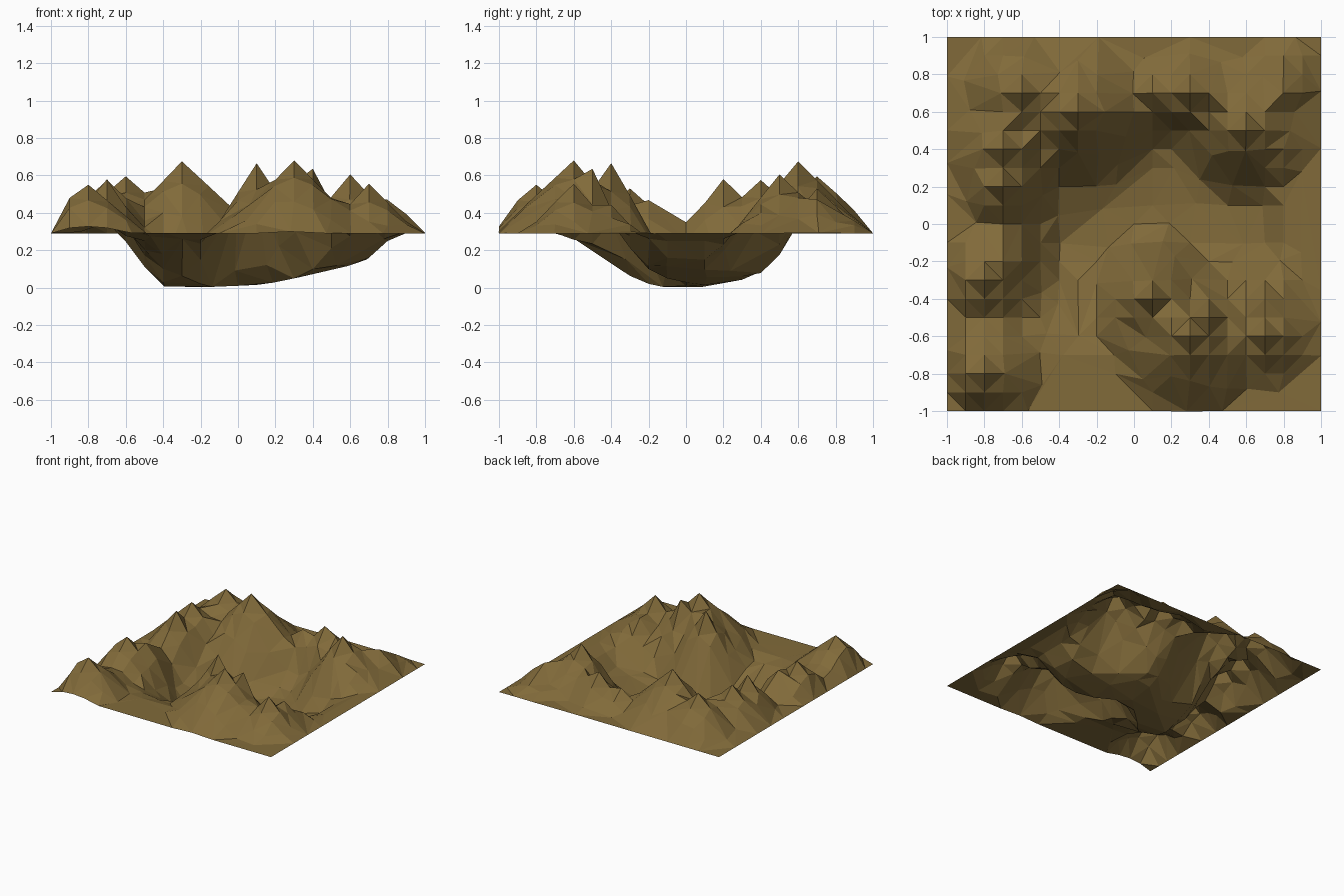
import bpy, bmesh, math, random

if "Cube" in bpy.data.objects:
    bpy.data.objects.remove(bpy.data.objects["Cube"])

random.seed(4)
BASE, STEPS = 0.29, 20

# Hills: x, y, summit height, foot radius
HILLS = [
    (-0.3, 0.6, 0.675, 0.38), (-0.1, 0.6, 0.50, 0.25), (0.1, 0.7, 0.45, 0.20),
    (-0.6, 0.7, 0.595, 0.35),
    (-0.7, 0.4, 0.575, 0.32), (-0.7, 0.2, 0.58, 0.24), (-0.7, 0.0, 0.345, 0.10),
    (-0.8, -0.3, 0.53, 0.28), (-0.7, -0.2, 0.47, 0.24), (-0.9, -0.3, 0.42, 0.2),
    (-0.7, -0.1, 0.41, 0.18),
    (-0.8, -0.8, 0.55, 0.31), (-0.9, -0.8, 0.48, 0.20),
    (0.1, -0.4, 0.665, 0.36), (0.2, -0.5, 0.575, 0.26),
    (0.3, -0.6, 0.68, 0.42), (0.4, -0.5, 0.635, 0.23),
    (0.7, -0.6, 0.555, 0.27), (0.7, -0.4, 0.45, 0.24),
    (0.6, 0.5, 0.605, 0.37), (0.7, 0.6, 0.48, 0.25),
    (0.3, 0.7, 0.53, 0.24), (0.4, 0.7, 0.47, 0.20),
    (0.8, 0.7, 0.47, 0.22), (0.8, 0.8, 0.42, 0.20),
]

# Basin depth profiles across x and y
BASIN_X = [(-0.8, 0), (-0.7, .14), (-0.6, .45), (-0.5, .78), (-0.4, .97), (-0.2, 1),
           (0.1, .95), (0.3, .83), (0.6, .59), (0.7, .45), (0.8, .14), (0.9, 0)]
BASIN_Y = [(-0.7, 0), (-0.6, .17), (-0.5, .47), (-0.4, .66), (-0.2, .93), (-0.1, 1),
           (0.1, 1), (0.3, .9), (0.4, .84), (0.5, .64), (0.6, .25), (0.7, 0)]


def profile(points, t):
    for (a, fa), (b, fb) in zip(points, points[1:]):
        if a <= t <= b:
            return fa + (fb - fa) * (t - a) / (b - a)
    return 0.0


def basin(x, y):
    # Product of both profiles, with the two left corners cut diagonally
    back_left = max(0, 0.78 * (y + 0.1) - 0.625 * (x + 0.4))
    front_left = max(0, -0.7 * (x + y + 0.6))
    corners = max(0, 1 - back_left / 0.65) * max(0, 1 - front_left / 0.45)
    return profile(BASIN_X, x) * profile(BASIN_Y, y) * corners


def height(x, y):
    if abs(x) > 0.99 or y > 0.99:
        return BASE
    ground = BASE * (1 - basin(x, y))
    z = ground
    for hx, hy, top, radius in HILLS:
        t = math.hypot(x - hx, y - hy) / radius
        if t < 1:
            z = max(z, ground + (top - ground) * (1 - t))
    if y < -0.99:
        return BASE + 0.4 * (z - BASE)
    return z + (random.uniform(-0.008, 0.008) if BASE + 0.02 < z < 0.45 else 0)


# Terrain sheet: triangulated height grid
bm = bmesh.new()
bmesh.ops.create_grid(bm, x_segments=STEPS, y_segments=STEPS, size=1)
for v in bm.verts:
    v.co.z = height(v.co.x, v.co.y)
bmesh.ops.triangulate(bm, faces=bm.faces[:], quad_method='SHORT_EDGE')
bmesh.ops.recalc_face_normals(bm, faces=bm.faces[:])
if sum(f.normal.z for f in bm.faces) < 0:
    bmesh.ops.reverse_faces(bm, faces=bm.faces[:])
mesh = bpy.data.meshes.new("terrain")
bm.to_mesh(mesh)
bm.free()
terrain = bpy.data.objects.new("terrain", mesh)
bpy.context.collection.objects.link(terrain)

# Irregular low-poly facets
dec = terrain.modifiers.new("facets", 'DECIMATE')
dec.ratio = 0.65

# Earth colour
earth = bpy.data.materials.new("earth")
earth.diffuse_color = (0.22, 0.145, 0.042, 1)
earth.use_nodes = True
earth.node_tree.nodes["Principled BSDF"].inputs["Base Color"].default_value = earth.diffuse_color
mesh.materials.append(earth)
